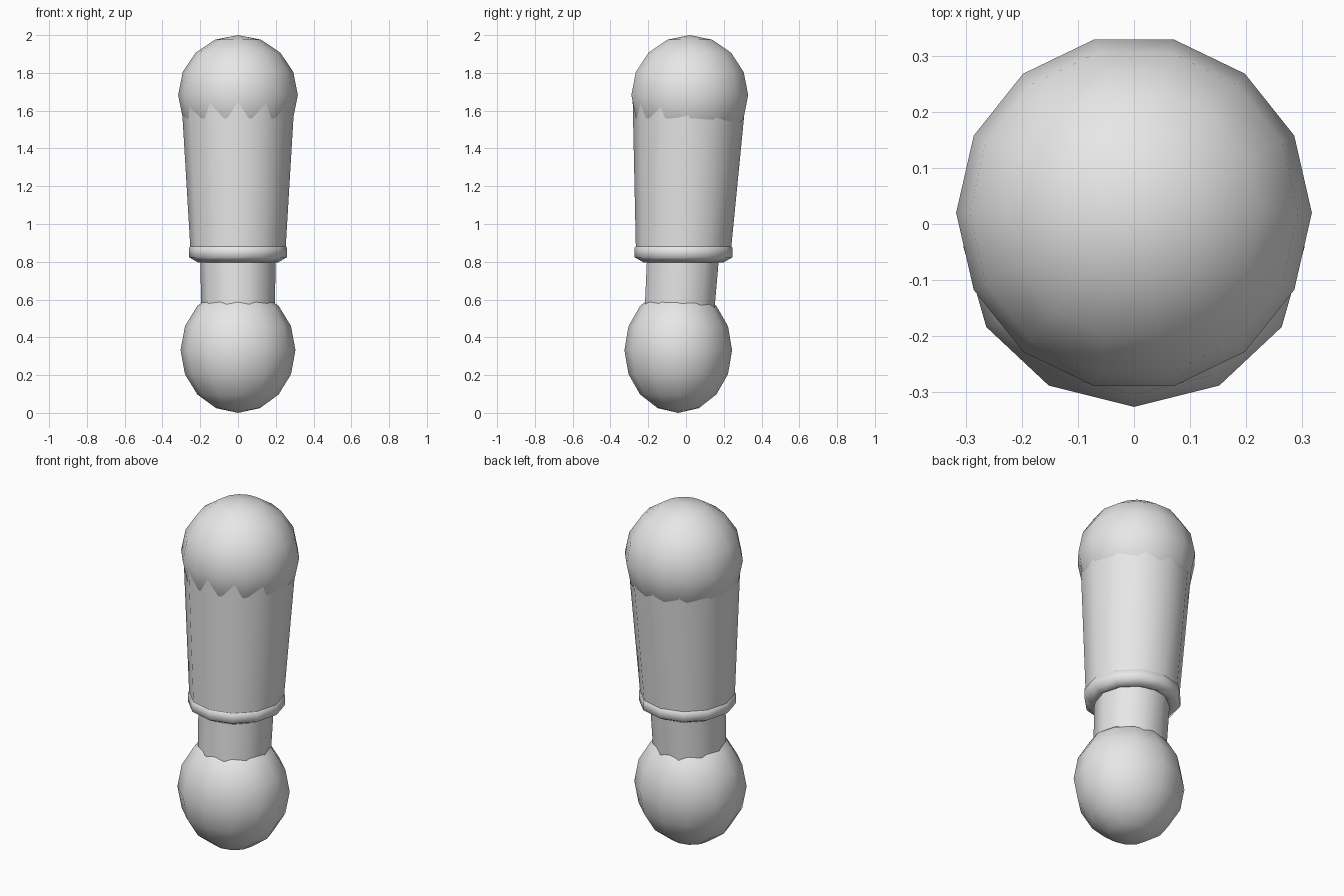
import bpy
import bmesh
from math import sin, cos, pi, radians

cube = bpy.data.objects.get("Cube")
if cube:
    bpy.data.objects.remove(cube, do_unlink=True)

grey = bpy.data.materials.new("light grey")
grey.use_nodes = True
grey.diffuse_color = (0.8, 0.8, 0.8, 1)
grey.node_tree.nodes["Principled BSDF"].inputs["Base Color"].default_value = (0.8, 0.8, 0.8, 1)


def lathe(name, sides, profile, closed=False):
    """Join rings given as (radius_x, radius_y, centre_y, z); zero radius makes a pole."""
    bm = bmesh.new()
    rings = []
    for rx, ry, cy, z in profile:
        if rx == 0:
            rings.append([bm.verts.new((0, cy, z))] * sides)
        else:
            angles = [2 * pi * i / sides for i in range(sides)]
            rings.append([bm.verts.new((rx * cos(a), cy + ry * sin(a), z)) for a in angles])
    pairs = list(zip(rings, rings[1:]))
    if closed:
        pairs.append((rings[-1], rings[0]))
    for low, high in pairs:
        for i in range(sides):
            j = (i + 1) % sides
            corners = dict.fromkeys((low[i], low[j], high[j], high[i]))
            bm.faces.new(list(corners))
    if not closed:
        for ring in (rings[0], rings[-1]):
            if ring[0] is not ring[1]:
                bm.faces.new(ring)
    bmesh.ops.recalc_face_normals(bm, faces=bm.faces)
    mesh = bpy.data.meshes.new(name)
    bm.to_mesh(mesh)
    bm.free()
    mesh.materials.append(grey)
    obj = bpy.data.objects.new(name, mesh)
    bpy.context.collection.objects.link(obj)
    bpy.ops.object.select_all(action='DESELECT')
    obj.select_set(True)
    bpy.context.view_layer.objects.active = obj
    bpy.ops.object.shade_smooth_by_angle(angle=radians(65))
    return obj


def ball(name, sides, rx, ry, rz, cy, cz, bands=8):
    profile = []
    for k in range(bands + 1):
        t = pi * k / bands
        s = sin(t) if 0 < k < bands else 0
        profile.append((rx * s, ry * s, cy, cz - rz * cos(t)))
    return lathe(name, sides, profile)


# Rounded shoulder and hand
ball("shoulder", 14, 0.317, 0.317, 0.317, 0.02, 1.683)
ball("hand", 12, 0.304, 0.285, 0.332, -0.041, 0.332)

# Tapered sleeve and forearm, leaning slightly forward
lathe("sleeve", 12, [(0.251, 0.251, -0.014, 0.85), (0.301, 0.301, 0.018, 1.685)])
lathe("forearm", 10, [(0.193, 0.193, -0.037, 0.5), (0.201, 0.201, -0.014, 0.85)])

# Cuff ring with a six-sided cross-section
cuff = []
for k in range(6):
    a = pi / 6 + k * pi / 3
    r = 0.2125 + 0.053 * cos(a)
    cuff.append((r, r, -0.013, 0.85 + 0.053 * sin(a)))
lathe("cuff", 12, cuff, closed=True)
